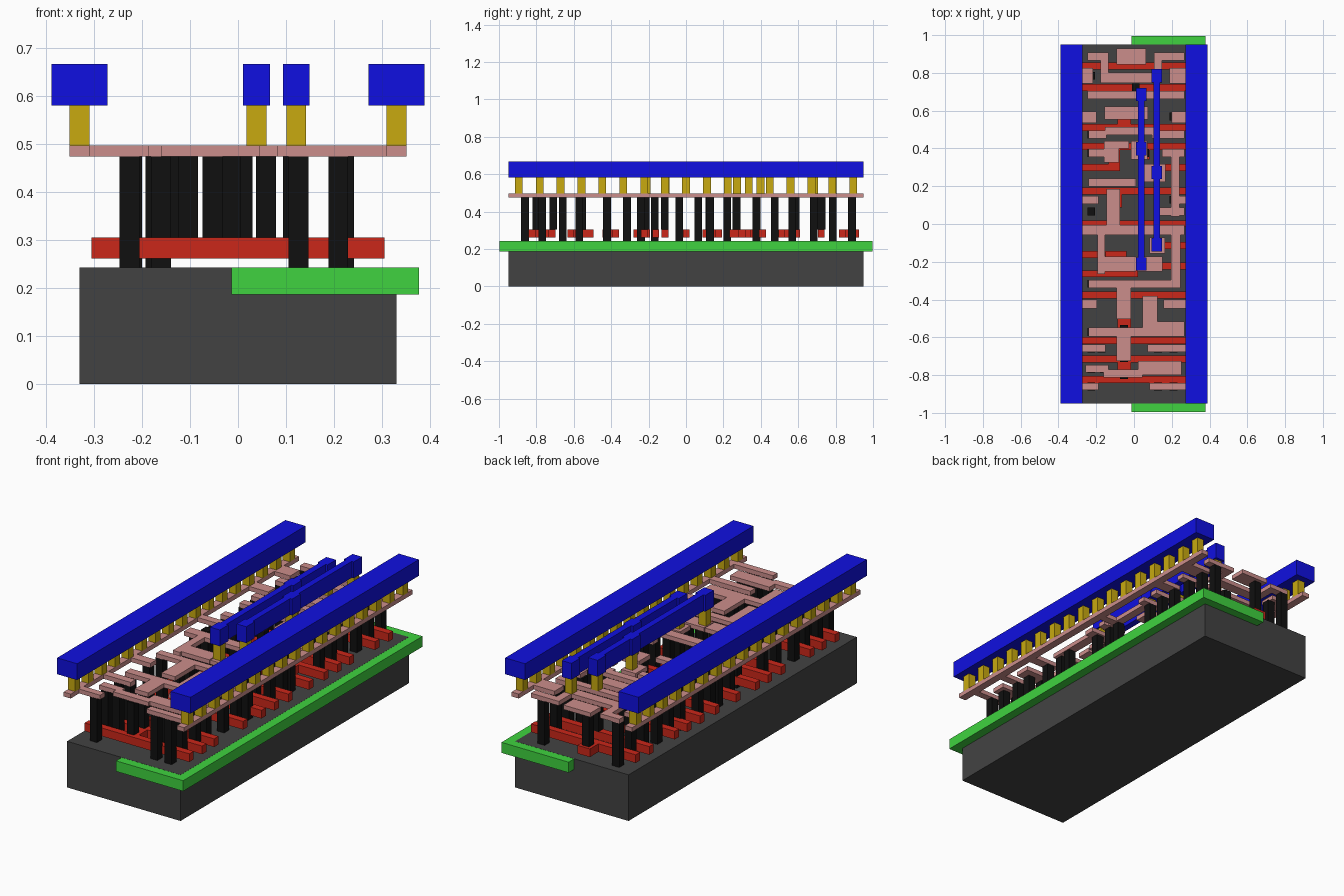
import bpy, bmesh

# Layout units: u runs along the block (from the +y end), v across it
S, LEN, WID = 0.243, 7.82, 2.72


def layer(name, color, z0, z1, rects):
    """One layer: every (u0, v0, u1, v1) rectangle extruded from z0 to z1."""
    bm = bmesh.new()
    for u0, v0, u1, v1 in rects:
        vs = bmesh.ops.create_cube(bm, size=1)["verts"]
        for v in vs:
            v.co.x = (v0 if v.co.x < 0 else v1) * S - WID * S / 2
            v.co.y = LEN * S / 2 - (u0 if v.co.y > 0 else u1) * S
            v.co.z = z0 if v.co.z < 0 else z1
    bmesh.ops.recalc_face_normals(bm, faces=bm.faces)
    me = bpy.data.meshes.new(name)
    bm.to_mesh(me)
    bm.free()
    ob = bpy.data.objects.new(name, me)
    bpy.context.collection.objects.link(ob)
    mat = bpy.data.materials.new(name)
    mat.diffuse_color = (*color, 1)
    me.materials.append(mat)


def squares(points, r=0.085):
    return [(u - r, v - r, u + r, v + r) for u, v in points]


# Base block and well plate
layer("substrate", (0.055, 0.055, 0.055), 0, 0.243, [(0, 0, LEN, WID)])
layer("well", (0.05, 0.65, 0.05), 0.187, 0.2425, [(-0.19, 1.305, LEN + 0.19, 2.915)])

# Red gate strips: full width ones, then partial ones and pads
gates = [(u, 0.105, u + 0.15, 2.615) for u in
         (0.395, 0.86, 1.73, 3.12, 5.38, 6.37, 6.78, 7.22)]
gates += [
    (0.10, 1.0, 0.545, 1.3), (1.40, 1.0, 1.73, 1.3),
    (2.15, 0.105, 2.30, 1.3), (2.15, 1.5, 2.30, 2.615),
    (2.60, 0.105, 2.75, 1.05), (2.20, 0.8, 2.60, 1.05),
    (2.60, 1.7, 2.75, 2.615), (2.30, 1.5, 2.50, 1.7), (2.70, 1.7, 2.95, 2.0),
    (3.27, 0.8, 3.55, 1.1), (3.83, 0.105, 3.98, 2.615),
    (4.50, 0.105, 4.65, 1.2), (4.30, 1.7, 4.45, 2.615),
    (4.92, 0.105, 5.07, 1.45), (4.70, 1.15, 5.07, 1.45),
    (4.75, 1.5, 4.90, 2.615), (5.53, 1.0, 5.75, 1.3),
    (5.95, 1.0, 6.37, 1.3), (6.78, 1.0, 7.37, 1.3)]
layer("gate_strips", (0.6, 0.02, 0.01), 0.262, 0.305, gates)

# Black posts: tall ones on the base, short ones on the gates
posts = [(u, v) for u in (0.26, 0.68, 1.10, 1.57, 1.96, 2.36, 3.38, 3.64,
                          4.06, 5.21, 5.65, 6.26, 6.62, 7.07, 7.45)
         for v in (0.43, 2.22)]
posts += [(u, 1.88) for u in (1.10, 1.96, 4.06, 6.26, 6.62, 7.07, 7.45)]
posts += [(3.0, 0.45), (6.62, 0.65), (7.07, 0.70), (4.60, 0.65), (4.90, 2.27)]
layer("posts", (0.005, 0.005, 0.005), 0.243, 0.474, squares(posts))
gate_posts = [(0.25, 1.15), (0.93, 1.4), (1.5, 1.15), (2.36, 0.87), (2.36, 1.6),
              (2.8, 1.83), (3.4, 0.93), (4.38, 1.86), (4.8, 1.3), (4.8, 1.6),
              (5.64, 1.14), (6.2, 1.14), (6.83, 1.14), (7.2, 1.14)]
layer("gate_posts", (0.005, 0.005, 0.005), 0.305, 0.474, squares(gate_posts))

# Pink local wiring: two edge rails, then the branches
pink = [(0, -0.085, LEN, 0.085), (0, 2.635, LEN, 2.805)]
# stubs running in from each edge rail: u range and reach
for u0, u1, lo, hi in ((0.515, 0.845, 0.465, 2.135), (1.455, 1.705, 0.545, 2.175),
                       (3.30, 3.47, 0.59, 2.35), (5.55, 5.75, 0.55, 2.0),
                       (6.53, 6.70, 0.74, 1.65), (7.375, 7.53, 0.59, 1.70)):
    pink += [(u0, 0.085, u1, lo), (u0, hi, u1, 2.635)]
pink += [
    (0.09, 0.975, 0.44, 1.625), (0.175, 0.345, 0.345, 0.635),
    (0.175, 0.635, 0.84, 0.805), (0.61, 0.805, 0.84, 1.795),
    (0.175, 1.795, 0.84, 1.965), (0.175, 1.965, 0.345, 2.465),
    (1.015, 0.345, 1.185, 2.465), (1.355, 0.715, 1.63, 1.665)]
pink += [
    (1.875, 0.365, 2.045, 0.765), (1.80, 0.725, 1.97, 1.9),
    (1.875, 1.75, 2.045, 2.465), (2.10, 0.705, 2.27, 1.25),
    (2.235, 0.705, 2.565, 1.035), (2.275, 0.365, 2.445, 0.705),
    (2.10, 1.3, 2.50, 1.65), (2.60, 1.575, 3.0, 2.05),
    (2.275, 1.97, 2.445, 2.465), (2.40, 2.17, 3.75, 2.35),
    (2.92, 0.365, 3.09, 1.4), (3.15, 0.76, 3.98, 1.06),
    (3.55, 1.9, 3.72, 2.465), (3.93, 0.235, 4.15, 2.465)]
pink += [
    (4.15, 0.56, 5.0, 0.73), (4.62, 0.73, 4.95, 1.4),
    (4.62, 1.42, 4.95, 1.98), (4.20, 1.7, 4.55, 2.03),
    (4.15, 2.17, 5.3, 2.37), (5.13, 0.365, 5.3, 2.37),
    (5.28, 0.975, 5.98, 1.3), (5.48, 1.54, 6.36, 1.87),
    (6.03, 1.54, 6.36, 2.465), (6.17, 0.365, 6.36, 1.54),
    (6.36, 0.975, 6.9, 1.3), (6.90, 1.45, 7.2, 2.4),
    (6.98, 0.3, 7.15, 0.8), (7.08, 0.7, 7.25, 1.55)]
layer("local_wiring", (0.60, 0.27, 0.26), 0.474, 0.497, pink)

# Blue top wiring: edge rails plus two thin bars with wider pads
bars = {1.52: (1.09, 2.27, 4.78), 1.86: (0.68, 2.79, 4.36)}
blue = [(0, v - 0.24, LEN, v + 0.24) for v in (0, WID)]
vias = [(0.23 + 0.46 * i, v) for i in range(17) for v in (0, WID)]
for v, pads in bars.items():
    blue.append((pads[0], v - 0.07, pads[-1], v + 0.07))
    blue += [(u - 0.145, v - 0.115, u + 0.145, v + 0.115) for u in pads]
    vias += [(u, v) for u in pads]
layer("vias", (0.58, 0.40, 0.005), 0.497, 0.581, squares(vias))
layer("top_wiring", (0.005, 0.005, 0.75), 0.581, 0.667, blue)
